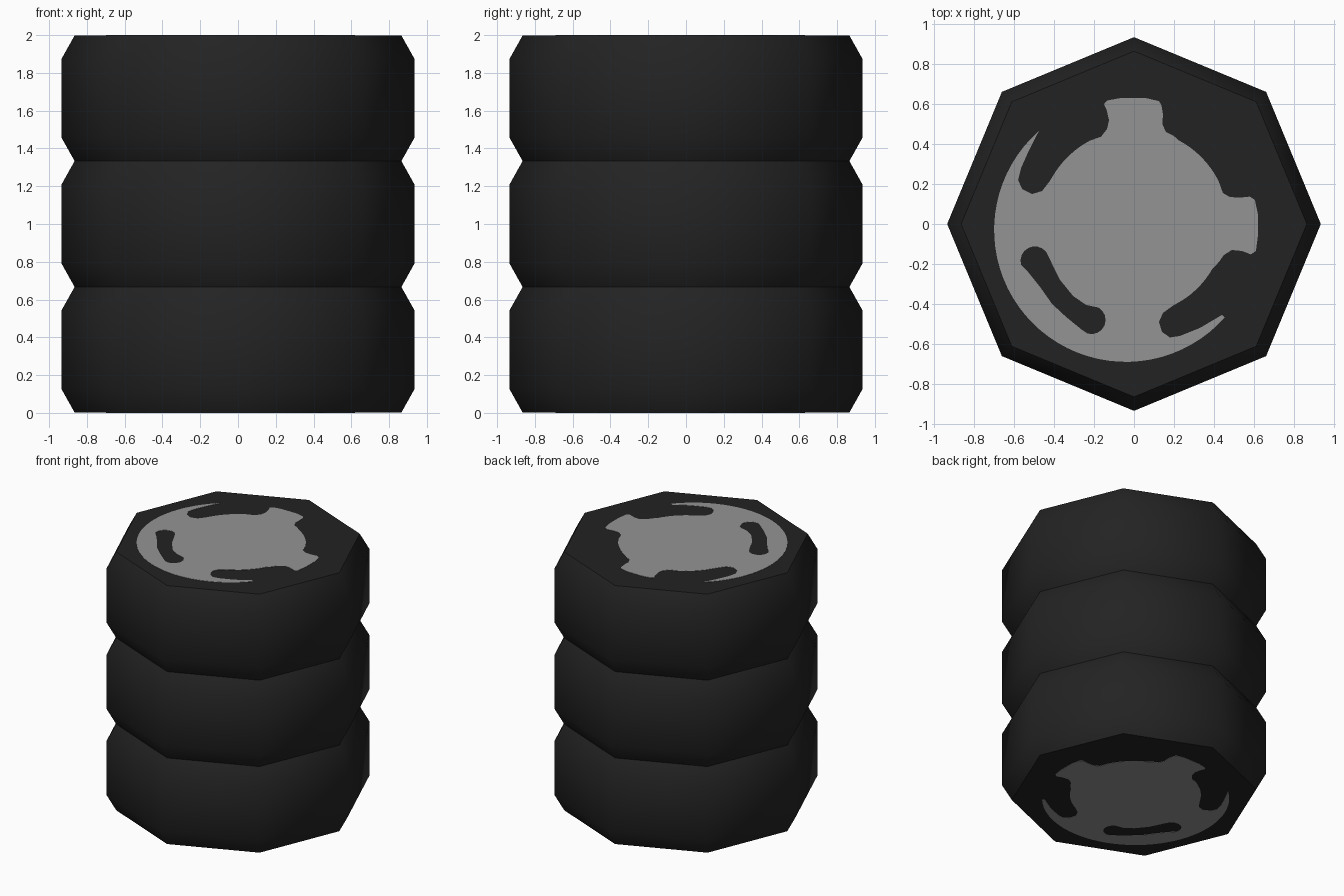
import bpy, bmesh, math

if "Cube" in bpy.data.objects:
    bpy.data.objects.remove(bpy.data.objects["Cube"])

TYRES = 3
H = 2.0 / TYRES
SKIN = 0.002          # how far the painted plates stand proud


def material(name, v):
    m = bpy.data.materials.new(name)
    m.diffuse_color = (v, v, v, 1)
    m.use_nodes = True
    m.node_tree.nodes["Principled BSDF"].inputs["Base Color"].default_value = m.diffuse_color
    return m


rubber = material("black_rubber", 0.0165)
grey = material("mid_grey", 0.295)


# Octagonal tyre lathed from a (radius, height) profile
def tyre(name, z0, z1):
    h = z1 - z0
    profile = [(0.865, z0), (0.935, z0 + 0.188 * h),
               (0.935, z0 + 0.812 * h), (0.865, z1)]
    bm = bmesh.new()
    rings = [[bm.verts.new((r * math.cos(i * math.pi / 4),
                            r * math.sin(i * math.pi / 4), z))
              for i in range(8)] for r, z in profile]
    for low, high in zip(rings, rings[1:]):
        for i in range(8):
            j = (i + 1) % 8
            bm.faces.new((low[i], low[j], high[j], high[i]))
    bm.faces.new(rings[0][::-1])
    bm.faces.new(rings[-1])
    me = bpy.data.meshes.new(name)
    bm.to_mesh(me)
    bm.free()
    me.materials.append(rubber)
    me.shade_smooth()
    me.set_sharp_from_angle(angle=math.radians(50))
    ob = bpy.data.objects.new(name, me)
    bpy.context.collection.objects.link(ob)


for k, label in enumerate(("lower", "middle", "upper")):
    tyre(label + "_tyre", max(k * H, SKIN), min((k + 1) * H, 2 - SKIN))


def arc(cx, cy, r, a0, a1, n):
    return [(cx + r * math.cos(math.radians(a0 + (a1 - a0) * i / n)),
             cy + r * math.sin(math.radians(a0 + (a1 - a0) * i / n)))
            for i in range(n + 1)]


# Grey wheel opening: hub circle, two notches and an outer crescent, clockwise
outline = (
    [(-0.165, 0.437), (-0.135, 0.475), (-0.125, 0.52), (-0.137, 0.57),
     (-0.15, 0.60), (-0.135, 0.618), (-0.07, 0.63), (0.06, 0.63),
     (0.125, 0.615), (0.137, 0.595), (0.145, 0.55), (0.142, 0.50),
     (0.16, 0.46), (0.20, 0.44)]
    + arc(0, 0, 0.475, 62, 27, 8)
    + [(0.445, 0.155), (0.48, 0.135), (0.53, 0.132), (0.58, 0.137),
       (0.605, 0.12), (0.62, 0.05), (0.62, -0.06), (0.61, -0.135),
       (0.585, -0.152), (0.54, -0.135), (0.49, -0.13), (0.45, -0.155),
       (0.425, -0.19)]
    + arc(0, 0, 0.452, -30, -64, 8)
    + [(0.145, -0.445), (0.125, -0.49), (0.14, -0.54), (0.18, -0.568),
       (0.23, -0.56), (0.33, -0.52), (0.44, -0.455)]
    + arc(-0.04, -0.03, 0.66, -41.6, -228.7, 40)
    + [(-0.525, 0.37), (-0.565, 0.28), (-0.58, 0.22), (-0.56, 0.175),
       (-0.51, 0.15), (-0.46, 0.165), (-0.425, 0.21)]
    + arc(0, 0, 0.472, 146, 118, 8))

# Dark curved slot left as a hole in the grey
slot = (arc(-0.496, -0.184, 0.072, 40, 195, 8)
        + [(-0.53, -0.24), (-0.47, -0.315), (-0.41, -0.40), (-0.34, -0.465),
           (-0.26, -0.53)]
        + arc(-0.213, -0.48, 0.071, -105, 60, 8)
        + [(-0.24, -0.405), (-0.305, -0.36), (-0.37, -0.28)])


# Thin plate filled between the outline and the slot
def plate(name, z):
    cu = bpy.data.curves.new(name, 'CURVE')
    cu.dimensions = '2D'
    cu.fill_mode = 'BOTH'
    cu.extrude = SKIN
    for pts in (outline, slot):
        sp = cu.splines.new('POLY')
        sp.points.add(len(pts) - 1)
        for p, (x, y) in zip(sp.points, pts):
            p.co = (x, y, 0, 1)
        sp.use_cyclic_u = True
    cu.materials.append(grey)
    ob = bpy.data.objects.new(name, cu)
    ob.location.z = z
    bpy.context.collection.objects.link(ob)
    bpy.ops.object.select_all(action='DESELECT')
    ob.select_set(True)
    bpy.context.view_layer.objects.active = ob
    bpy.ops.object.convert(target='MESH')


plate("top_wheel_marking", 2 - SKIN)
plate("bottom_wheel_marking", SKIN)
